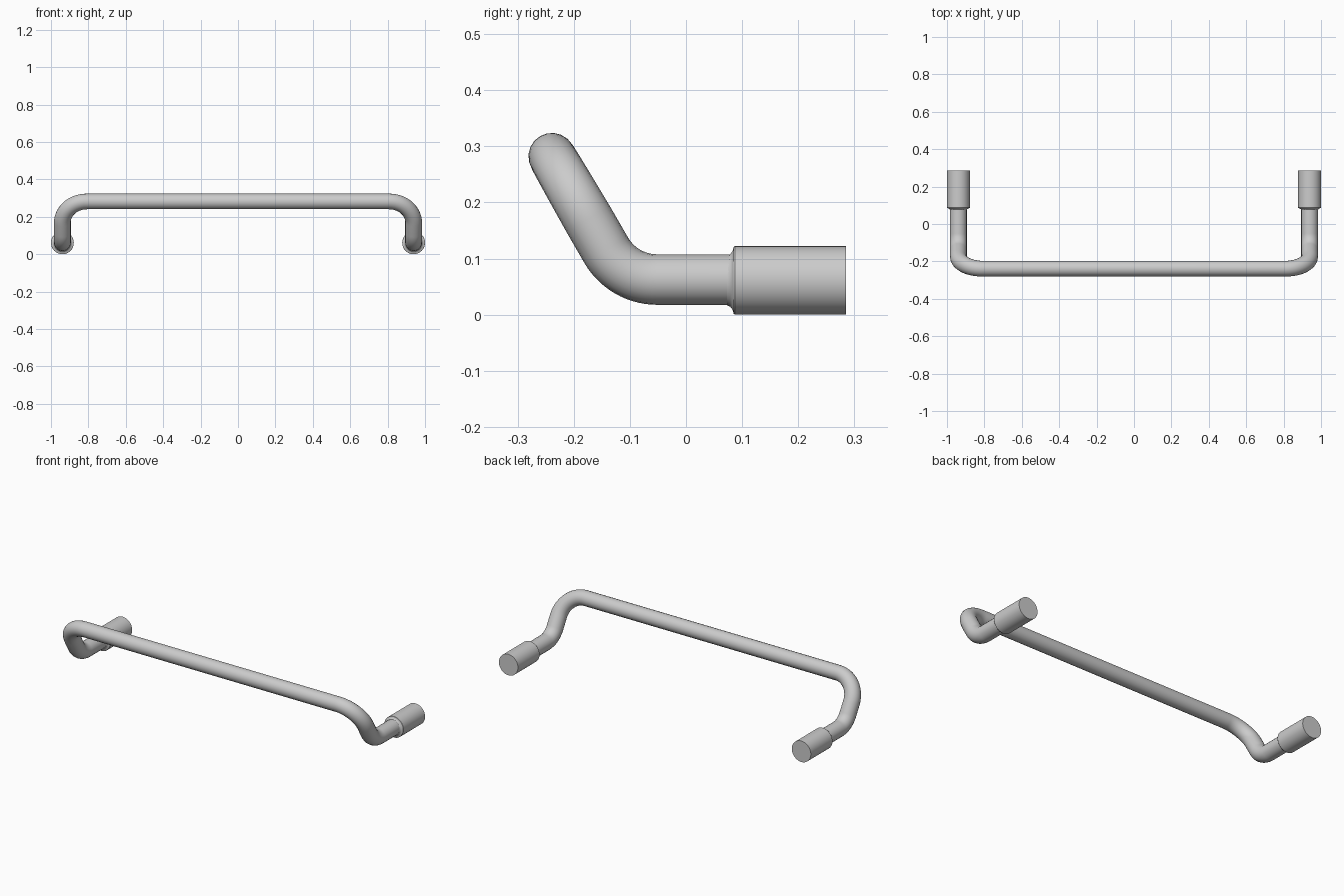
import bpy, math
from mathutils import Vector

if "Cube" in bpy.data.objects:
    bpy.data.objects.remove(bpy.data.objects["Cube"])

R_TUBE, X_LEG, Z_LOW = 0.045, 0.939, 0.0625


def fillet(prev, corner, nxt, radius, steps=14):
    """Arc points rounding a path corner."""
    a, b = (prev - corner).normalized(), (nxt - corner).normalized()
    half = a.angle(b) / 2
    centre = corner + (a + b).normalized() * radius / math.sin(half)
    t = radius / math.tan(half)
    u, v = corner + a * t - centre, corner + b * t - centre
    total = u.angle(v)
    return [centre + (u * math.sin((1 - i / steps) * total) + v * math.sin(i / steps * total)) / math.sin(total)
            for i in range(steps + 1)]


def smooth(obj):
    bpy.ops.object.select_all(action='DESELECT')
    obj.select_set(True)
    bpy.context.view_layer.objects.active = obj
    bpy.ops.object.shade_smooth_by_angle(angle=math.radians(35))


# Handle tube: half path on the right side, mirrored to the left
mid = Vector((0, -0.239, 0.282))
top = Vector((X_LEG, -0.239, 0.282))
knee = Vector((X_LEG, -0.112, Z_LOW))
end = Vector((X_LEG, 0.12, Z_LOW))
bend = fillet(mid, top, knee, 0.13)
half = [(p, 0.93 + 0.07 * i / (len(bend) - 1)) for i, p in enumerate(bend)]
half += [(p, 1.0) for p in fillet(top, knee, end, 0.105) + [end]]
path = [(Vector((-p.x, p.y, p.z)), r) for p, r in reversed(half)] + half

curve = bpy.data.curves.new("handle_tube", 'CURVE')
curve.dimensions = '3D'
curve.bevel_depth = R_TUBE
curve.bevel_resolution = 8
curve.use_fill_caps = True
spline = curve.splines.new('POLY')
spline.points.add(len(path) - 1)
for pt, (p, r) in zip(spline.points, path):
    pt.co = (*p, 1)
    pt.radius = r
tube = bpy.data.objects.new("handle_tube", curve)
bpy.context.collection.objects.link(tube)
bpy.context.view_layer.objects.active = tube
tube.select_set(True)
bpy.ops.object.convert(target='MESH')
smooth(bpy.context.object)

# Mounting sleeves: lathed profile (y, radius) with a small flared neck
profile = [(0.073, 0.0445), (0.079, 0.047), (0.083, 0.0525), (0.085, 0.0595), (0.087, 0.061), (0.285, 0.061)]
N = 40
for side, name in ((1, "right_sleeve"), (-1, "left_sleeve")):
    verts = [(side * X_LEG + r * math.cos(2 * math.pi * k / N), y, Z_LOW - 0.0015 + r * math.sin(2 * math.pi * k / N))
             for y, r in profile for k in range(N)]
    faces = [(j * N + k, (j + 1) * N + k, (j + 1) * N + (k + 1) % N, j * N + (k + 1) % N)
             for j in range(len(profile) - 1) for k in range(N)]
    last = (len(profile) - 1) * N
    faces += [tuple(range(N)), tuple(last + k for k in reversed(range(N)))]
    mesh = bpy.data.meshes.new(name)
    mesh.from_pydata(verts, [], faces)
    obj = bpy.data.objects.new(name, mesh)
    bpy.context.collection.objects.link(obj)
    smooth(obj)
